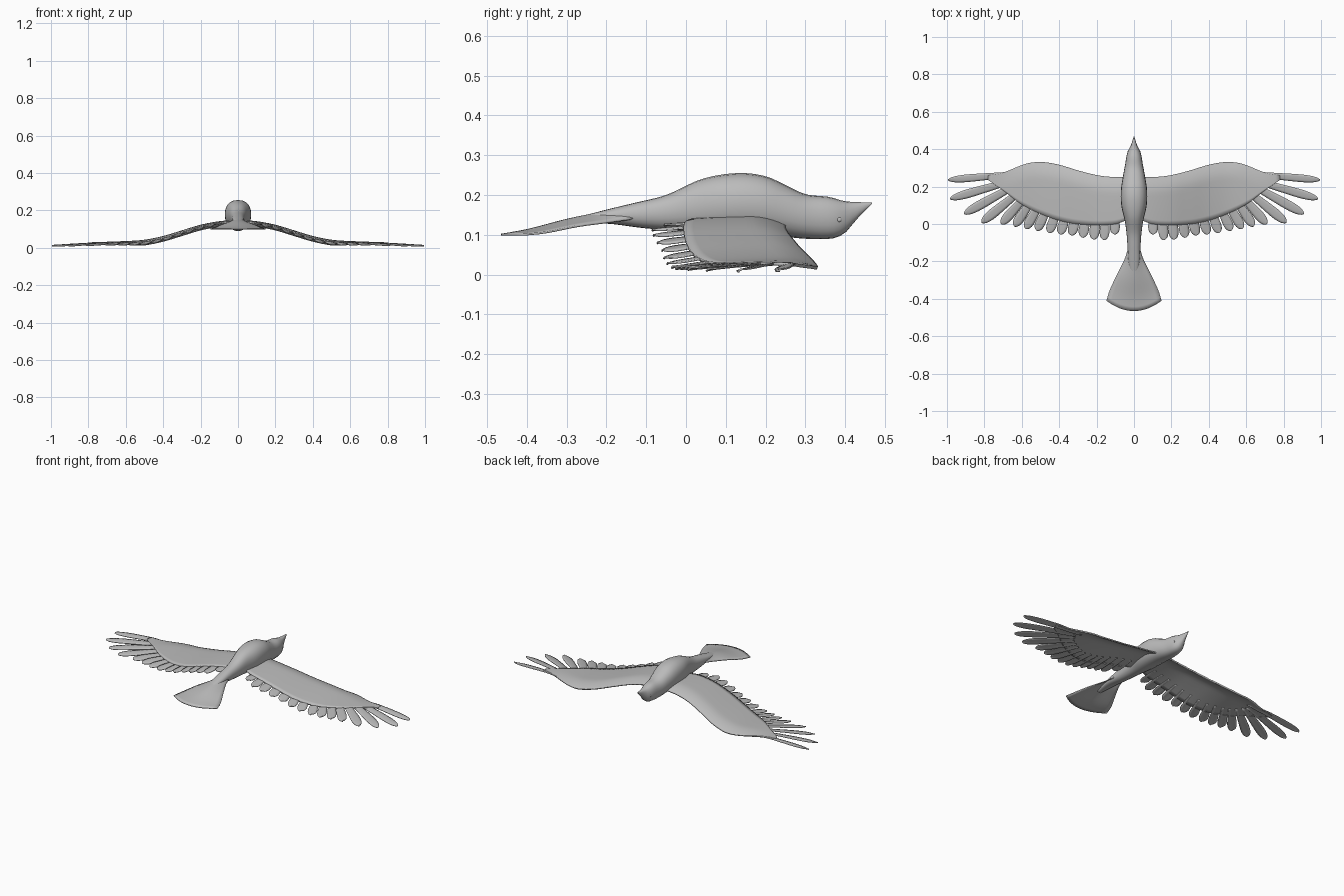
import bpy, bmesh, math
from mathutils import Vector

if "Cube" in bpy.data.objects:
    bpy.data.objects.remove(bpy.data.objects["Cube"])

grey = bpy.data.materials.new("plain grey")
grey.use_nodes = True
COLOUR = (0.5, 0.5, 0.5, 1)
grey.diffuse_color = COLOUR
grey.node_tree.nodes["Principled BSDF"].inputs["Base Color"].default_value = COLOUR


def curve(pts):
    """Smooth interpolating function through (t, value) points."""
    def slope(i):
        a, b = pts[max(i - 1, 0)], pts[min(i + 1, len(pts) - 1)]
        return (b[1] - a[1]) / (b[0] - a[0])

    def f(t):
        t = min(max(t, pts[0][0]), pts[-1][0])
        i = next(k for k in range(len(pts) - 1) if t <= pts[k + 1][0])
        (t0, v0), (t1, v1) = pts[i], pts[i + 1]
        h = t1 - t0
        s = (t - t0) / h
        return (v0 * (1 + 2 * s) * (1 - s) ** 2 + v1 * s * s * (3 - 2 * s)
                + h * s * (1 - s) * (slope(i) * (1 - s) - slope(i + 1) * s))
    return f


def add_grid(bm, rows, closed=False):
    """Skin rows of points with quads; closed rows make a capped tube."""
    vs = [[bm.verts.new(p) for p in row] for row in rows]
    n = len(rows[0])
    for a, b in zip(vs, vs[1:]):
        for j in range(n if closed else n - 1):
            k = (j + 1) % n
            bm.faces.new((a[j], a[k], b[k], b[j]))
    if closed:
        bm.faces.new(vs[0])
        bm.faces.new(vs[-1])


def finish(bm, name, thickness=0, mirror=False):
    bmesh.ops.recalc_face_normals(bm, faces=bm.faces)
    me = bpy.data.meshes.new(name)
    bm.to_mesh(me)
    bm.free()
    me.materials.append(grey)
    ob = bpy.data.objects.new(name, me)
    bpy.context.collection.objects.link(ob)
    bpy.ops.object.select_all(action='DESELECT')
    ob.select_set(True)
    bpy.context.view_layer.objects.active = ob
    bpy.ops.object.shade_smooth_by_angle(angle=math.radians(40))
    if thickness:
        mod = ob.modifiers.new("thickness", 'SOLIDIFY')
        mod.thickness, mod.offset = thickness, 0
    if mirror:
        ob.modifiers.new("mirror", 'MIRROR').use_clip = False
    return ob


# Body, head and beak: one loft along y
top = curve([(-.3, .137), (-.2, .163), (-.13, .18), (-.05, .2), (.04, .24), (.13, .255),
             (.2, .247), (.25, .225), (.3, .202), (.36, .195), (.4, .184), (.467, .181)])
bottom = curve([(-.3, .128), (-.2, .128), (-.1, .116), (.05, .106), (.2, .1), (.3, .09),
                (.37, .091), (.4, .105), (.43, .14), (.467, .177)])
width = curve([(-.3, .012), (-.2, .03), (-.13, .034), (-.05, .04), (.02, .05), (.1, .068),
               (.18, .07), (.25, .06), (.32, .047), (.38, .036), (.42, .017), (.467, .002)])
bm = bmesh.new()
rings = []
for i in range(49):
    y = -.3 + .767 * i / 48
    mid, half = (top(y) + bottom(y)) / 2, (top(y) - bottom(y)) / 2
    ring = []
    for j in range(20):
        a = math.tau * j / 20
        c, s = math.cos(a), math.sin(a)
        ring.append((width(y) * math.copysign(abs(c) ** .85, c), y,
                     mid + half * math.copysign(abs(s) ** .9, s)))
    rings.append(ring)
add_grid(bm, rings, closed=True)
finish(bm, "body")

# Tail: arched fan with a rounded end
tail_half = curve([(0, .03), (.2, .048), (.5, .09), (.8, .13), (1, .147)])
tail_z = curve([(0, .172), (.25, .155), (.5, .138), (.8, .112), (1, .1)])
bm = bmesh.new()
rows = []
for i in range(15):
    v = i / 14
    row = []
    for j in range(13):
        u = j / 6 - 1
        y = -.13 - v * (.28 + .055 * (1 - u * u))
        row.append((u * tail_half(v), y, tail_z(v) - .032 * (1 - v) * abs(u) ** 1.5))
    rows.append(row)
add_grid(bm, rows)
finish(bm, "tail", .005)

# Wing surface: spanwise droop, rolled-down leading edge, sinking trailing edge
lead = curve([(0, .25), (.12, .25), (.2, .26), (.3, .285), (.4, .315), (.5, .33), (.58, .32),
              (.7, .275), (.8, .257), (.9, .25), (1, .238)])
trail = curve([(0, .04), (.1, .0), (.3, .0), (.45, .035), (.6, .105), (.7, .18), (.78, .235)])
spine = curve([(0, .147), (.1, .139), (.2, .12), (.3, .09), (.4, .06), (.5, .04), (.6, .033),
               (.8, .025), (1, .013)])


def wing_z(x, y):
    d = max(lead(x) - y, 0)
    roll = .024 * max(0, 1 - d / .09) ** 2 * min(1, max(0, (.75 - x) / .25))
    return spine(x) - roll - .014 * min(d / .33, 1.2) ** 2


bm = bmesh.new()
rows = []
for i in range(33):
    x = .025 + .755 * i / 32
    ys = [lead(x) + (trail(x) - lead(x)) * (j / 14) ** 1.3 for j in range(15)]
    rows.append([(x, y, wing_z(x, y)) for y in ys])
add_grid(bm, rows)
finish(bm, "wing", .008, mirror=True)

# Flight feathers: root x, root y, tip x, tip y, half width
feathers = [(.60, .27, .995, .236, .020), (.62, .24, .984, .135, .023),
            (.61, .22, .908, .055, .025), (.59, .19, .815, .008, .026),
            (.56, .17, .710, .000, .026), (.53, .15, .640, -.012, .026),
            (.49, .13, .580, -.025, .026), (.45, .11, .520, -.035, .026),
            (.40, .10, .455, -.047, .026), (.35, .09, .395, -.055, .026),
            (.30, .08, .335, -.060, .027), (.25, .08, .275, -.072, .027),
            (.20, .08, .215, -.082, .027), (.15, .08, .160, -.085, .026),
            (.10, .08, .103, -.055, .026)]
outline = curve([(0, .6), (.4, .85), (.75, 1), (.9, .8), (.97, .45), (1, .1)])
bm = bmesh.new()
for rx, ry, tx, ty, half in feathers:
    root, tip = Vector((rx, ry)), Vector((tx, ty))
    side = (tip - root).normalized().orthogonal()
    rows = []
    for i in range(15):
        v = 1 - (1 - i / 14) ** 1.5
        row = []
        for u in (-1, -.5, 0, .5, 1):
            p = root.lerp(tip, v) + side * u * half * outline(v)
            # each blade is crowned and tilted so neighbours overlap
            row.append((p.x, p.y, wing_z(p.x, p.y) + .003 * u - .002 * u * u - .001))
        rows.append(row)
    add_grid(bm, rows)
finish(bm, "flight_feathers", .004, mirror=True)

# Eyes: small flattened beads
bm = bmesh.new()
bmesh.ops.create_uvsphere(bm, u_segments=10, v_segments=6, radius=.006)
for v in bm.verts:
    v.co.x *= .5
    v.co += Vector((width(.385) * .97, .385, .138))
finish(bm, "eyes", mirror=True)
